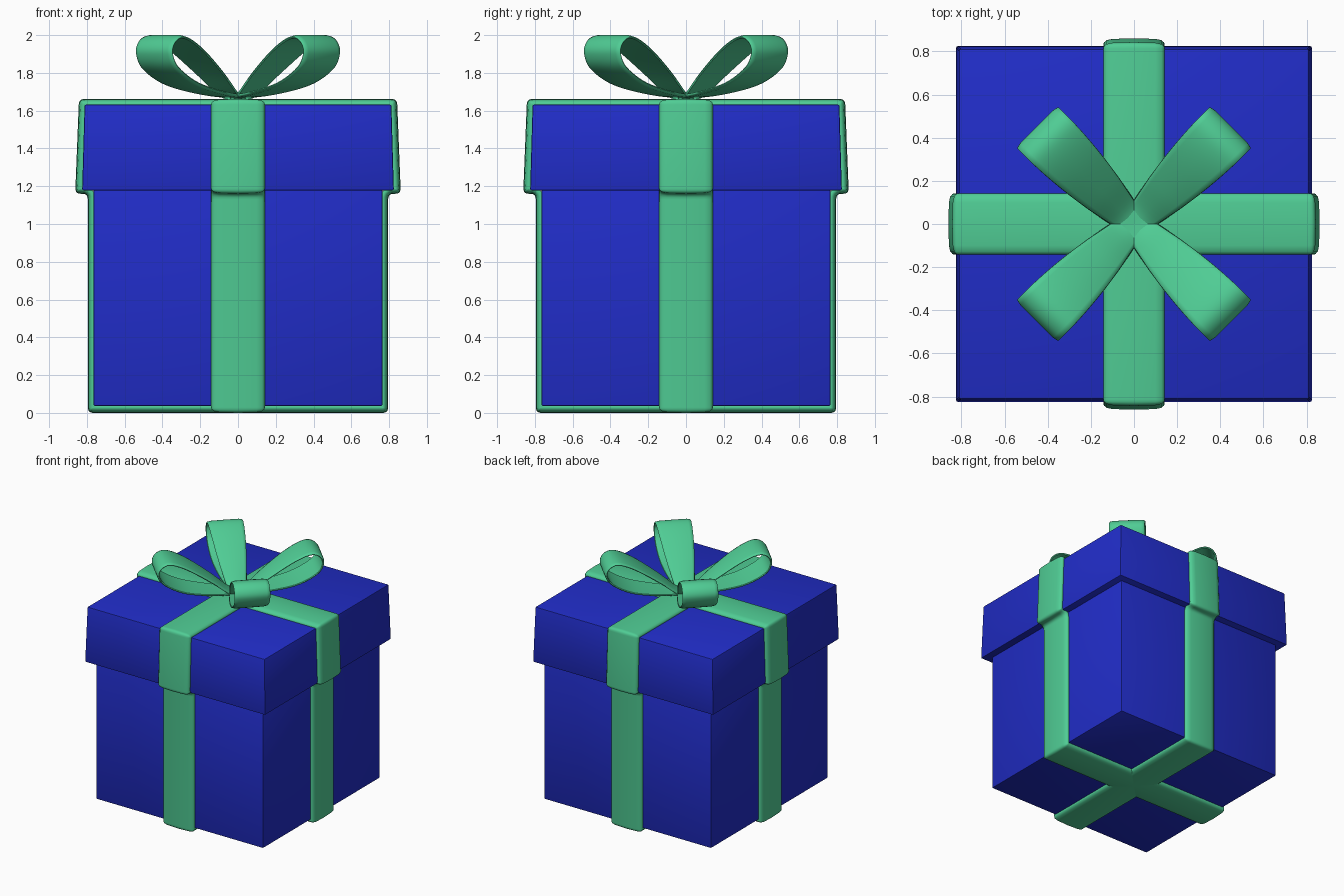
import bpy, bmesh
from math import pi, cos, sin, radians
from mathutils import Vector

if "Cube" in bpy.data.objects:
    bpy.data.objects.remove(bpy.data.objects["Cube"])


def material(name, color):
    m = bpy.data.materials.new(name)
    m.diffuse_color = color
    m.use_nodes = True
    m.node_tree.nodes["Principled BSDF"].inputs["Base Color"].default_value = m.diffuse_color
    return m


BLUE = material("blue_paper", (0.015, 0.026, 0.58, 1))
GREEN = material("green_ribbon", (0.08, 0.61, 0.30, 1))


def finish(bm, name, mat, angle=40):
    bmesh.ops.recalc_face_normals(bm, faces=bm.faces)
    mesh = bpy.data.meshes.new(name)
    bm.to_mesh(mesh)
    bm.free()
    ob = bpy.data.objects.new(name, mesh)
    bpy.context.collection.objects.link(ob)
    mesh.materials.append(mat)
    bpy.context.view_layer.objects.active = ob
    ob.select_set(True)
    bpy.ops.object.shade_smooth_by_angle(angle=radians(angle))
    ob.select_set(False)
    return ob


def tapered_box(name, low, high, z0, z1):
    bm = bmesh.new()
    bmesh.ops.create_cube(bm, size=2)
    for v in bm.verts:
        half, z = (high, z1) if v.co.z > 0 else (low, z0)
        v.co = (v.co.x * half, v.co.y * half, z)
    bmesh.ops.bevel(bm, geom=bm.edges[:], offset=0.008, segments=2,
                    profile=0.5, affect='EDGES')
    return finish(bm, name, BLUE)


def sweep(name, path, width, section, angle, closed):
    """Sweep a ribbon section (side fraction, inward depth) along an (r, z) path."""
    bm = bmesh.new()
    d = Vector((cos(angle), sin(angle), 0))
    p = Vector((-sin(angle), cos(angle), 0))
    n, k = len(path), len(section)
    rings = []
    for i, pt in enumerate(path):
        a = path[i - 1] if closed or i else pt
        b = path[(i + 1) % n] if closed or i < n - 1 else pt
        t = (b - a).normalized()
        inward = Vector((-t.y, t.x))
        ring = []
        for s, depth in section:
            q = pt + inward * depth
            ring.append(bm.verts.new(d * q.x + p * (s * width(pt.x)) + Vector((0, 0, q.y))))
        rings.append(ring)
    for i in range(n if closed else n - 1):
        A, B = rings[i], rings[(i + 1) % n]
        for j in range(k):
            bm.faces.new((A[j], A[(j + 1) % k], B[(j + 1) % k], B[j]))
    if not closed:
        bm.faces.new(rings[0])
        bm.faces.new(rings[-1])
    return finish(bm, name, GREEN, 50)


def round_corners(pts, r, steps=5):
    out = []
    for i, c in enumerate(pts):
        a = c + (pts[i - 1] - c).normalized() * r
        b = c + (pts[(i + 1) % len(pts)] - c).normalized() * r
        for s in range(steps + 1):
            t = s / steps
            out.append(a * (1 - t) ** 2 + c * 2 * t * (1 - t) + b * t * t)
    return out


def spline(pts, steps=6):
    out = []
    for i in range(len(pts) - 1):
        p0, p1, p2 = pts[max(i - 1, 0)], pts[i], pts[i + 1]
        p3 = pts[min(i + 2, len(pts) - 1)]
        for s in range(steps):
            t = s / steps
            out.append(0.5 * (2 * p1 + (p2 - p0) * t + (2 * p0 - 5 * p1 + 4 * p2 - p3) * t * t
                              + (3 * p1 - p0 - 3 * p2 + p3) * t ** 3))
    return out + [pts[-1]]


# Box and lid
tapered_box("box", 0.765, 0.765, 0.037, 1.25)
tapered_box("lid", 0.825, 0.812, 1.178, 1.632)

# Two ribbon bands wrapped around the box and over the lid
side = [Vector(c) for c in ((0.795, 0.0), (0.795, 1.16), (0.862, 1.16), (0.842, 1.662))]
outline = side + [Vector((-v.x, v.y)) for v in reversed(side)]
band_path = round_corners(outline, 0.03)
band_section = [(-0.97, 0.04), (-1, 0.03), (-0.985, 0.02), (-0.9, 0.009), (-0.7, 0.003), (0, 0),
                (0.7, 0.003), (0.9, 0.009), (0.985, 0.02), (1, 0.03), (0.97, 0.04)]
for name, ang in (("ribbon_across", 0), ("ribbon_front_to_back", pi / 2)):
    sweep(name, band_path, lambda r: 0.142, band_section, ang, True)

# Four bow loops on the diagonals
loop_path = spline([Vector(c) for c in (
    (0.0, 1.665), (0.17, 1.68), (0.42, 1.73), (0.585, 1.815), (0.637, 1.90), (0.62, 1.965),
    (0.56, 2.0), (0.48, 1.985), (0.36, 1.92), (0.2, 1.805), (0.07, 1.70), (0.0, 1.67))])
loop_section = [(-0.97, 0.018), (-1, 0.012), (-0.97, 0.006), (-0.8, 0.001), (0, 0),
                (0.8, 0.001), (0.97, 0.006), (1, 0.012), (0.97, 0.018), (0, 0.016)]


def loop_width(r):
    return 0.06 + 0.076 * (1 - (1 - min(max(r, 0), 0.6) / 0.6) ** 2)


for i in range(4):
    sweep(f"bow_loop_{i + 1}", loop_path, loop_width, loop_section, pi / 4 + i * pi / 2, False)
